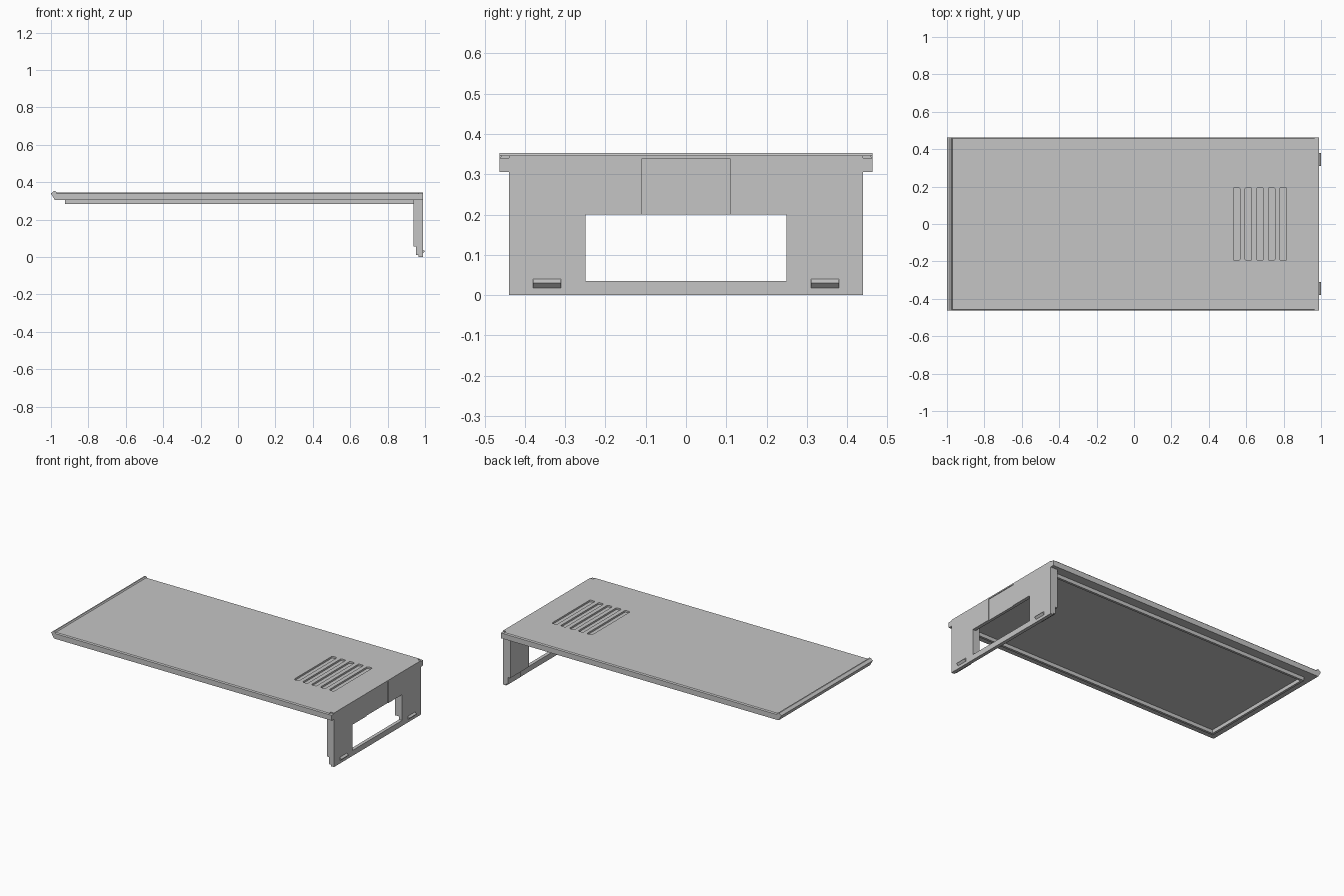
import bpy
import bmesh
import math

if "Cube" in bpy.data.objects:
    bpy.data.objects.remove(bpy.data.objects["Cube"], do_unlink=True)

grey = bpy.data.materials.new("plain grey")
grey.use_nodes = True
GREY = (0.56, 0.56, 0.56, 1)
grey.diffuse_color = GREY
grey.node_tree.nodes["Principled BSDF"].inputs["Base Color"].default_value = GREY


def prism(name, outline, axis, lo, hi):
    """Extrude a 2D outline along an axis, from lo to hi."""
    def place(p, t):
        co = list(p)
        co.insert(axis, t)
        return co
    n = len(outline)
    verts = [place(p, t) for t in (lo, hi) for p in outline]
    faces = [tuple(range(n)), tuple(range(n, 2 * n))]
    faces += [(i, (i + 1) % n, n + (i + 1) % n, n + i) for i in range(n)]
    mesh = bpy.data.meshes.new(name)
    mesh.from_pydata(verts, [], faces)
    mesh.materials.append(grey)
    bm = bmesh.new()
    bm.from_mesh(mesh)
    bmesh.ops.recalc_face_normals(bm, faces=bm.faces)
    bm.to_mesh(mesh)
    bm.free()
    obj = bpy.data.objects.new(name, mesh)
    bpy.context.scene.collection.objects.link(obj)
    return obj


def box(name, x, y, z):
    return prism(name, [(x[0], y[0]), (x[1], y[0]), (x[1], y[1]), (x[0], y[1])], 2, *z)


def cut(obj, cutters):
    """Subtract the cutters and discard them."""
    for c in cutters:
        mod = obj.modifiers.new("cut", "BOOLEAN")
        mod.operation = "DIFFERENCE"
        mod.solver = "EXACT"
        mod.object = c
    bpy.context.view_layer.update()
    deps = bpy.context.evaluated_depsgraph_get()
    mesh = bpy.data.meshes.new_from_object(obj.evaluated_get(deps))
    obj.modifiers.clear()
    obj.data = mesh
    for c in cutters:
        bpy.data.objects.remove(c, do_unlink=True)


def rounded(cx, half_x, half_y, r):
    """Rectangle outline with rounded corners."""
    pts = []
    for k, (sx, sy) in enumerate([(1, 1), (-1, 1), (-1, -1), (1, -1)]):
        for s in range(4):
            a = math.radians(90 * k + 30 * s)
            pts.append((cx + sx * (half_x - r) + r * math.cos(a),
                        sy * (half_y - r) + r * math.sin(a)))
    return pts


TOP, UNDER, RIB = 0.346, 0.306, 0.283
BACK, END = 0.966, 0.988
WIDE = 0.463

# Lid slab, its long top edges chamfered
lid = prism("lid", [(-WIDE, UNDER), (WIDE, UNDER), (WIDE, 0.34), (WIDE - 0.006, TOP),
                    (0.006 - WIDE, TOP), (-WIDE, 0.34)], 0, -0.975, BACK)

# Five blind grooves
cut(lid, [prism("groove_cutter", rounded(0.549 + 0.0623 * i, 0.0175, 0.195, 0.008),
                2, 0.335, 0.37) for i in range(5)])

# Raised lip at the far end, pointed outward
prism("end_lip", [(-0.97, TOP), (-0.976, 0.353), (-0.984, 0.353), (-1, 0.34),
                  (-0.98, UNDER), (-0.97, UNDER)], 1, -WIDE, WIDE)

# End panel with window and shallow recess
panel = box("end_panel", (BACK, END), (-0.44, 0.44), (0, TOP))
cut(panel, [box("window_cutter", (0.9, 1.1), (-0.25, 0.25), (0.035, 0.2)),
            box("recess_cutter", (END - 0.004, 1.1), (-0.11, 0.11), (0.19, 0.338))])

# Rib across the far end
box("end_rib", (-0.925, -0.91), (-0.405, 0.405), (RIB, UNDER + 0.002))

for side, s in (("left", 1), ("right", -1)):
    def span(a, b):
        return tuple(sorted((s * a, s * b)))
    # Lowered lid corner beside the panel, and long rib
    box(side + "_corner", (BACK, END), span(0.44, WIDE), (UNDER, 0.34))
    box(side + "_rib", (-0.925, 0.937), span(0.39, 0.405), (RIB, UNDER + 0.001))
    # Thick post beside the window, with a foot below
    box(side + "_post", (0.937, BACK), span(0.25, 0.44), (0.055, UNDER + 0.001))
    box(side + "_foot", (0.952, BACK), span(0.31, 0.44), (0.01, 0.055))
    # Wedge-shaped catch
    prism(side + "_catch", [(0.98, 0.018), (END, 0.018), (1, 0.03), (END, 0.04), (0.98, 0.04)],
          1, *span(0.31, 0.38))
